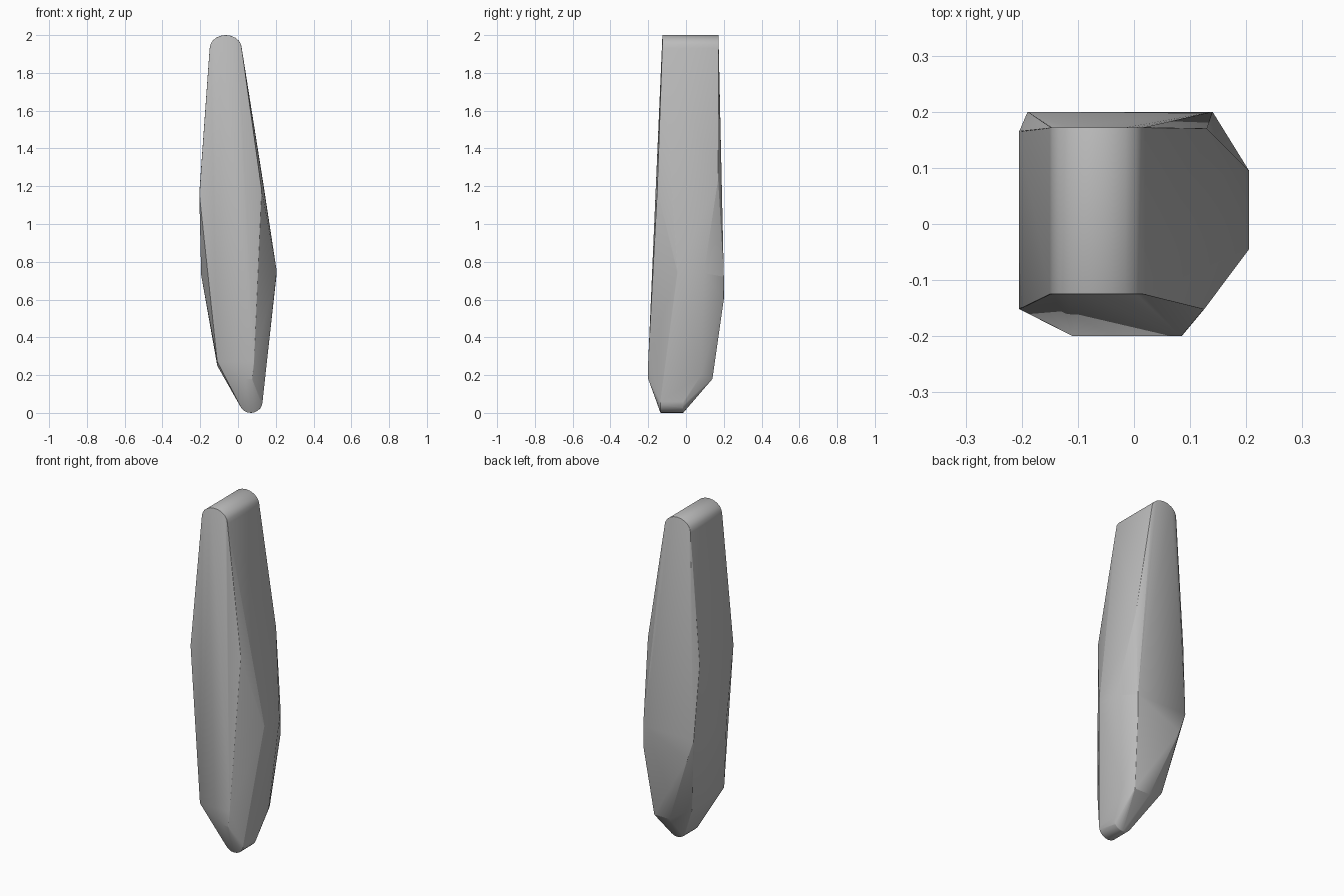
import bpy, bmesh
from math import sin, cos, pi, radians

cube = bpy.data.objects.get("Cube")
if cube:
    bpy.data.objects.remove(cube, do_unlink=True)

stone = bpy.data.materials.new("stone grey")
stone.use_nodes = True
stone.diffuse_color = (0.5, 0.5, 0.5, 1)
stone.node_tree.nodes["Principled BSDF"].inputs["Base Color"].default_value = (0.5, 0.5, 0.5, 1)


def round_end(x, radius, z, height, y_front, y_back, steps=10):
    """Half-round ridge running front to back; negative height points down."""
    return [(x + radius * cos(pi * i / steps), y, z + height * sin(pi * i / steps))
            for i in range(steps + 1) for y in (y_front, y_back)]


# Rounded tip and foot
points = round_end(-0.065, 0.085, 1.93, 0.07, -0.125, 0.172)
points += round_end(0.068, 0.062, 0.06, -0.06, -0.135, -0.015)

# Shoulder, belly and lower corners
points += [
    (-0.205, -0.152, 1.16), (0.125, -0.152, 1.18),
    (-0.205, 0.165, 1.16), (0.13, 0.17, 1.24),
    (-0.195, -0.10, 0.73), (-0.19, 0.2, 0.72),
    (0.14, 0.2, 0.72), (0.14, 0.2, 0.6), (-0.15, 0.2, 0.6),
    (0.205, -0.045, 0.75), (0.205, 0.095, 0.74),
    (-0.11, -0.2, 0.27), (0.085, -0.2, 0.27),
    (0.04, -0.2, 0.18), (0.075, -0.2, 0.18),
    (-0.11, 0.10, 0.25), (0.145, 0.08, 0.2),
    (0.01, 0.14, 0.18), (0.11, 0.14, 0.18),
]

# Wrap the corners in a tight faceted skin
bm = bmesh.new()
for p in points:
    bm.verts.new(p)
hull = bmesh.ops.convex_hull(bm, input=bm.verts)
loose = [v for v in bm.verts if not v.link_faces]
bmesh.ops.delete(bm, geom=loose, context='VERTS')
bmesh.ops.dissolve_limit(bm, angle_limit=radians(1), verts=bm.verts, edges=bm.edges)
bmesh.ops.recalc_face_normals(bm, faces=bm.faces)
mesh = bpy.data.meshes.new("standing_stone")
bm.to_mesh(mesh)
bm.free()
mesh.materials.append(stone)
rock = bpy.data.objects.new("standing_stone", mesh)
bpy.context.collection.objects.link(rock)

# Soften the worn edges
bevel = rock.modifiers.new("worn_edges", 'BEVEL')
bevel.width = 0.008
bevel.segments = 2
bevel.limit_method = 'ANGLE'
bevel.angle_limit = radians(35)

bpy.context.view_layer.objects.active = rock
rock.select_set(True)
bpy.ops.object.modifier_apply(modifier="worn_edges")
bpy.ops.object.shade_smooth_by_angle(angle=radians(30))
